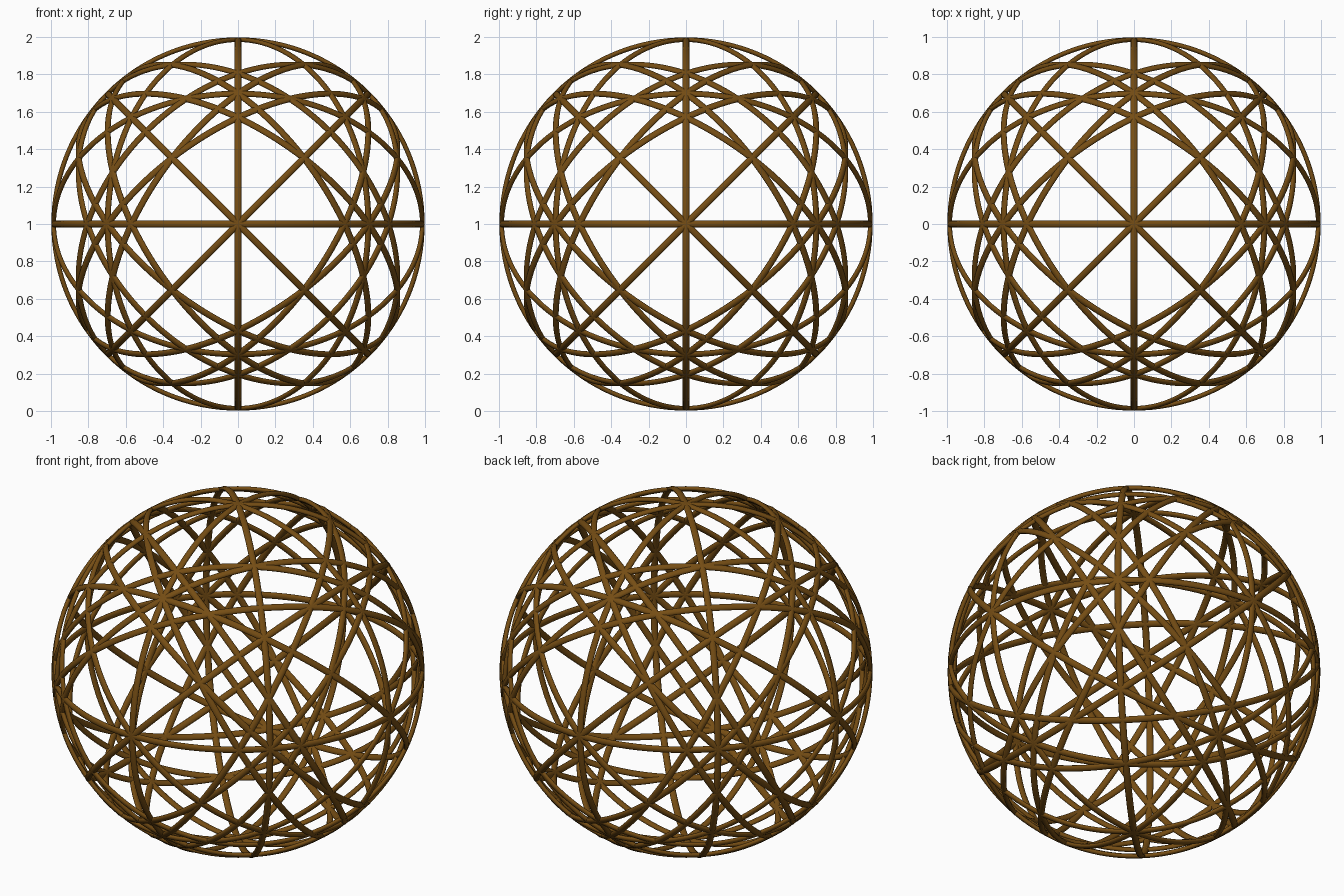
import bpy
from itertools import product
from mathutils import Vector

if "Cube" in bpy.data.objects:
    bpy.data.objects.remove(bpy.data.objects["Cube"], do_unlink=True)

OUTER = 0.998        # outer radius of the sphere of rings
THICK = 0.0125       # half thickness of a band, towards the centre
WIDTH = 0.0185       # half width of a band, along the sphere

# One brown for every ring
brown = bpy.data.materials.new("warm brown")
colour = (0.18, 0.075, 0.007, 1)
brown.use_nodes = True
brown.diffuse_color = colour
shader = brown.node_tree.nodes["Principled BSDF"]
shader.inputs["Base Color"].default_value = colour
shader.inputs["Roughness"].default_value = 0.7

# Master band: a torus with an oval section, shared by all rings
bpy.ops.mesh.primitive_torus_add(major_segments=128, minor_segments=12,
                                 major_radius=OUTER - THICK, minor_radius=THICK)
master = bpy.context.object
bpy.ops.object.shade_smooth()
band = master.data
band.name = "ring_band"
band.materials.append(brown)
for v in band.vertices:
    v.co.z *= WIDTH / THICK
bpy.data.objects.remove(master, do_unlink=True)


def add_ring(name, normal):
    """Place a great circle perpendicular to the given direction."""
    ring = bpy.data.objects.new(name, band)
    ring.location = (0, 0, 1)
    ring.rotation_mode = 'QUATERNION'
    ring.rotation_quaternion = Vector(normal).to_track_quat('Z', 'Y')
    bpy.context.collection.objects.link(ring)


root = 2 ** 0.5
for axis in range(3):
    def turned(a, b, c):
        """Cycle the components so each axis takes its turn."""
        v = [a, b, c]
        return v[-axis:] + v[:-axis]

    # Rings square to the axes
    add_ring("axis_ring", turned(1, 0, 0))
    # Rings tilted half way between two axes
    for s in (1, -1):
        add_ring("diagonal_ring", turned(0, 1, s))
    # Rings tilted twice by an eighth turn
    for s, t in product((1, -1), repeat=2):
        add_ring("oblique_ring", turned(root, s, t))
